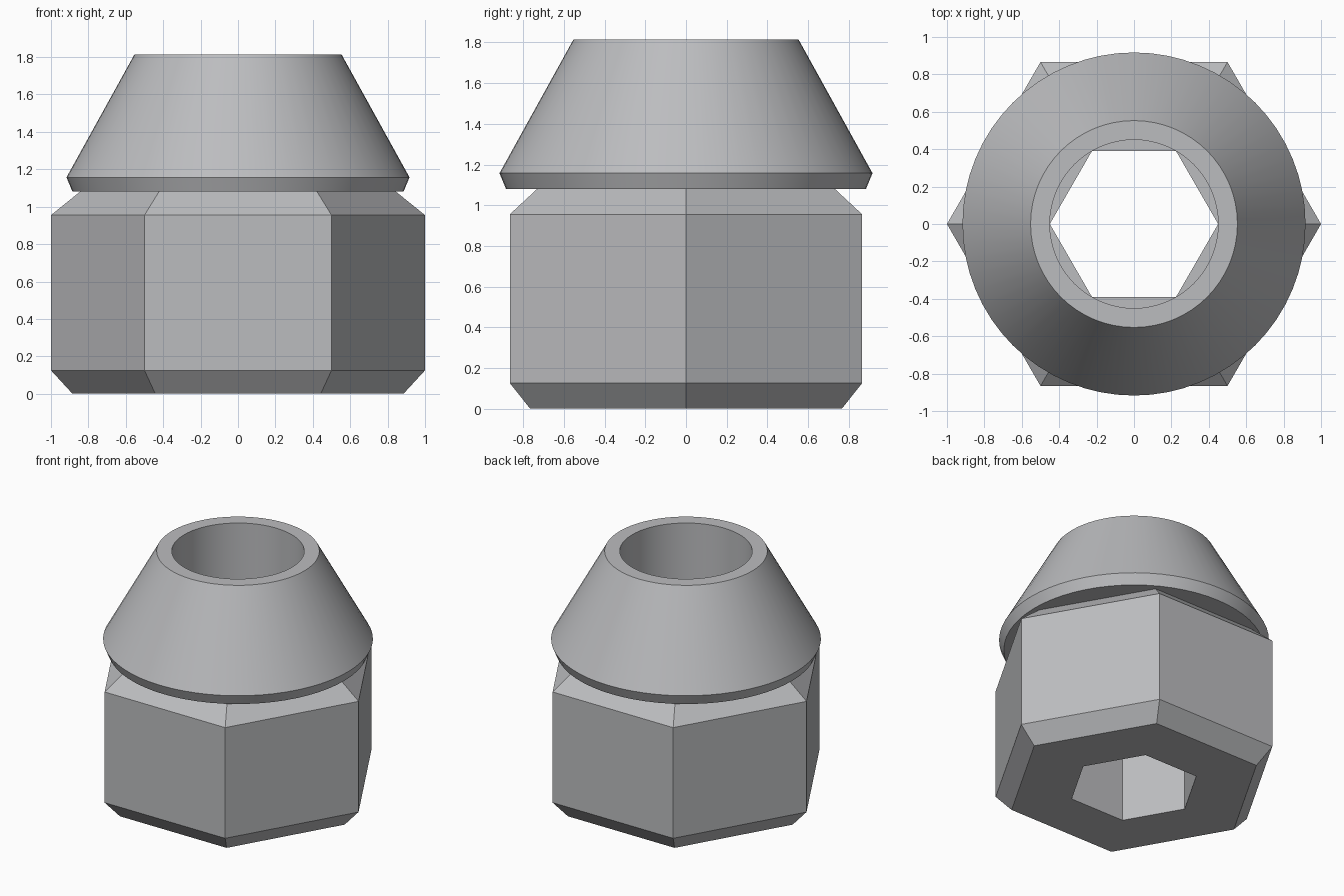
import bpy
import bmesh
import math

cube = bpy.data.objects.get("Cube")
if cube:
    bpy.data.objects.remove(cube, do_unlink=True)

# Single brushed grey metal
metal = bpy.data.materials.new("grey metal")
metal.use_nodes = True
GREY = (0.5, 0.505, 0.52, 1)
metal.diffuse_color = GREY
metal.node_tree.nodes["Principled BSDF"].inputs["Base Color"].default_value = GREY


def lathe(name, profile, sides):
    """Sweep a closed (radius, height) profile around z with the given side count."""
    bm = bmesh.new()
    rings = []
    for i in range(sides):
        a = math.tau * i / sides
        rings.append([bm.verts.new((r * math.cos(a), r * math.sin(a), z))
                      for r, z in profile])
    count = len(profile)
    for i in range(sides):
        here, there = rings[i], rings[(i + 1) % sides]
        for j in range(count):
            k = (j + 1) % count
            bm.faces.new((here[j], there[j], there[k], here[k]))
    bmesh.ops.recalc_face_normals(bm, faces=bm.faces[:])
    mesh = bpy.data.meshes.new(name)
    bm.to_mesh(mesh)
    bm.free()
    mesh.materials.append(metal)
    obj = bpy.data.objects.new(name, mesh)
    bpy.context.collection.objects.link(obj)
    return obj


BORE = 0.45
SEAT = 1.08   # height where the collar meets the hexagonal body
TOP = 1.815

# Hexagonal body with chamfered ends and a hexagonal key socket
lathe("hex_body", [(BORE, 0), (0.885, 0), (1, 0.125), (1, 0.955),
                   (0.845, SEAT), (BORE, SEAT)], 6)

# Tapered round collar with an undercut lip and a round bore
collar = lathe("tapered_collar", [(BORE, SEAT), (0.885, SEAT), (0.917, 1.157),
                                  (0.553, TOP), (BORE, TOP)], 64)

bpy.ops.object.select_all(action='DESELECT')
collar.select_set(True)
bpy.context.view_layer.objects.active = collar
bpy.ops.object.shade_smooth_by_angle(angle=math.radians(30))
